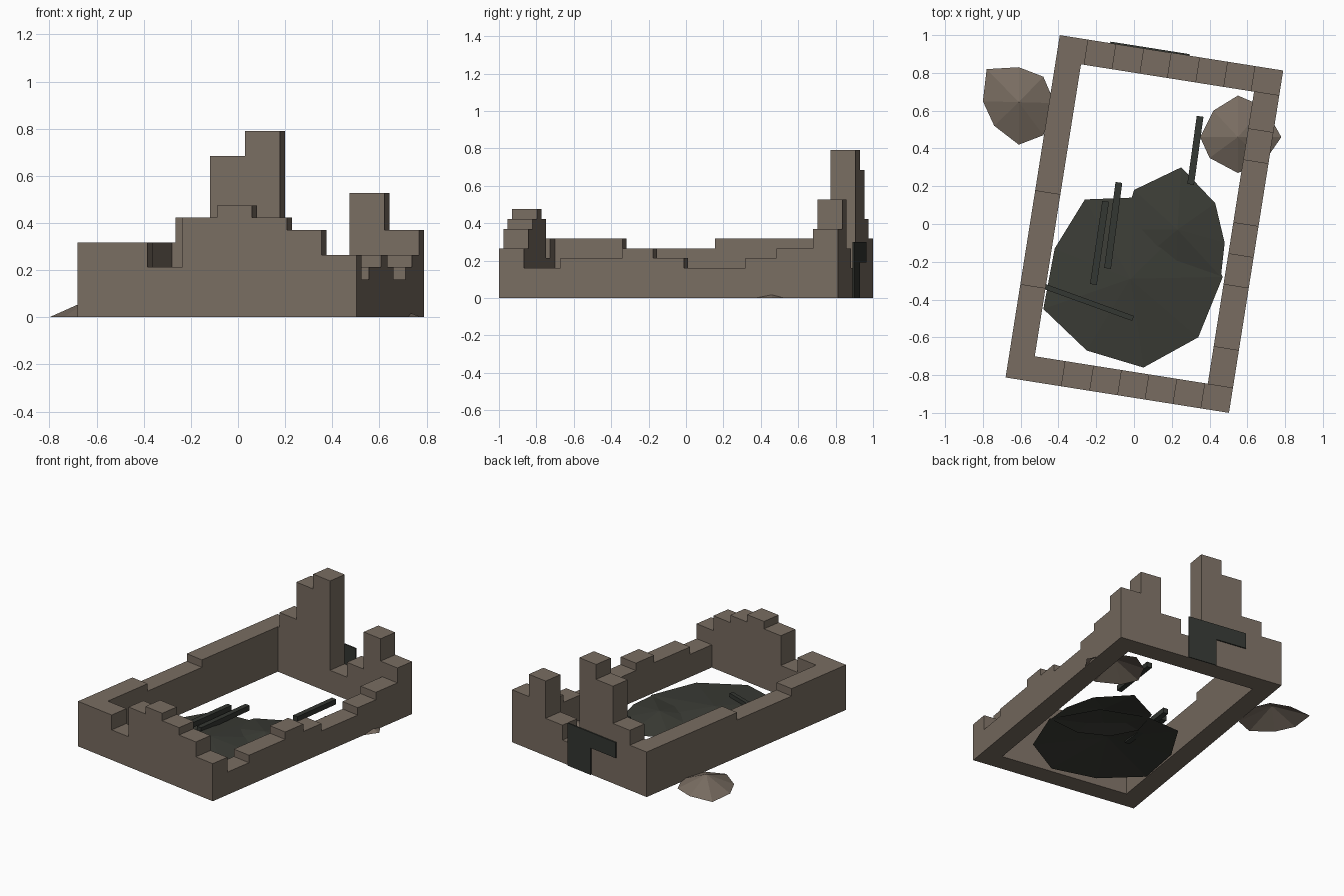
import bpy
import math
from mathutils import Vector, Matrix

cube = bpy.data.objects.get("Cube")
if cube:
    bpy.data.objects.remove(cube)


def material(name, rgb):
    m = bpy.data.materials.new(name)
    m.use_nodes = True
    col = (*rgb, 1.0)
    m.diffuse_color = col
    b = next(n for n in m.node_tree.nodes if n.type == 'BSDF_PRINCIPLED')
    b.inputs["Base Color"].default_value = col
    b.inputs["Roughness"].default_value = 0.9
    return m


STONE = material("weathered stone", (0.19, 0.152, 0.12))
ASH = material("ash", (0.044, 0.046, 0.037))
CHAR = material("charred wood", (0.034, 0.038, 0.032))

WIDTH, LENGTH, THICK = 1.1975, 1.835, 0.135
# The whole ruin stands slightly turned on the ground
PLACE = Matrix.Translation((0.055, 0, 0)) @ Matrix.Rotation(math.radians(-9), 4, 'Z')


def make(name, verts, faces, mat, matrix=None):
    me = bpy.data.meshes.new(name)
    me.from_pydata([tuple(v) for v in verts], [], faces)
    me.materials.append(mat)
    if matrix:
        me.transform(matrix)
    me.update()
    ob = bpy.data.objects.new(name, me)
    bpy.context.collection.objects.link(ob)
    return ob


def extrude_profile(name, profile, depth, mat, matrix):
    """Counter-clockwise (x, z) outline at y = 0, pushed to y = depth."""
    n = len(profile)
    verts = [(x, 0, z) for x, z in profile] + [(x, depth, z) for x, z in profile]
    faces = [tuple(range(n)), tuple(range(2 * n - 1, n - 1, -1))]
    faces += [(i, i + n, (i + 1) % n + n, (i + 1) % n) for i in range(n)]
    return make(name, verts, faces, mat, matrix)


def wall(name, steps, length, matrix, clip=0.0):
    """Broken wall whose crown follows equal-length steps of given height."""
    seg = length / len(steps)
    top = []
    for i, h in enumerate(steps):
        a = max(i * seg, clip)
        b = min((i + 1) * seg, length - clip)
        if top and top[-1][1] == h:
            top.pop()
        else:
            top.append((a, h))
        top.append((b, h))
    profile = [(clip, 0), (length - clip, 0)] + top[::-1]
    return extrude_profile(name, profile, THICK, STONE, matrix)


def at(x, y, turn=0):
    return PLACE @ Matrix.Translation((x, y, 0)) @ Matrix.Rotation(math.radians(turn), 4, 'Z')


# Walls: course heights are multiples of one brick above a base
def courses(*counts):
    return [0.16 + 0.0525 * c for c in counts]


W2, L2 = WIDTH / 2, LENGTH / 2
wall("front_wall", courses(3, 3, 1, 5, 6, 5, 4, 2), WIDTH, at(-W2, -L2))
wall("back_wall", courses(3, 5, 10, 12, 0, 2, 7, 4), WIDTH, at(-W2, L2 - THICK))
wall("right_wall", courses(3, 3, 3, 2, 2, 2, 3, 3, 3, 3, 3), LENGTH,
     at(-W2 + THICK, -L2, 90), THICK)
wall("left_wall", courses(0, 0, 1, 1, 2, 1, 0, 0, 1, 2, 2), LENGTH,
     at(W2, -L2, 90), THICK)

# Charred door and lintel board on the outside of the back wall
extrude_profile("back_door", [(0.27, 0.19), (0.49, 0.19), (0.49, 0), (0.695, 0),
                              (0.695, 0.30), (0.27, 0.30)],
                0.009, CHAR, at(-W2, L2 - 0.001))


# Low heaps: irregular faceted cones
def heap(name, centre, peak, rim, mat):
    verts = [(*centre, peak)] + [(x, y, 0) for x, y in rim]
    n = len(rim)
    return make(name, verts, [(0, i + 1, (i + 1) % n + 1) for i in range(n)], mat)


heap("rubble_heap_back", (-0.61, 0.645), 0.085,
     [(-0.80, 0.65), (-0.74, 0.52), (-0.61, 0.42), (-0.48, 0.47), (-0.42, 0.64),
      (-0.48, 0.78), (-0.61, 0.83), (-0.78, 0.82)], STONE)
heap("rubble_heap_side", (0.55, 0.46), 0.085,
     [(0.35, 0.46), (0.40, 0.35), (0.55, 0.27), (0.69, 0.33), (0.78, 0.46),
      (0.69, 0.62), (0.55, 0.68), (0.42, 0.60)], STONE)
heap("ash_heap_large", (-0.02, -0.29), 0.05,
     [(-0.26, 0.13), (-0.42, -0.13), (-0.48, -0.45), (-0.25, -0.67), (0.05, -0.76),
      (0.34, -0.60), (0.47, -0.28), (0.30, 0.02), (0.0, 0.14)], ASH)
heap("ash_heap_small", (0.23, -0.03), 0.05,
     [(0.25, 0.30), (0.0, 0.18), (-0.06, -0.03), (0.03, -0.20), (0.22, -0.30),
      (0.46, -0.28), (0.48, -0.10), (0.43, 0.11)], ASH)


# Fallen roof beams
def beam(name, start, end, top, size=0.036):
    a, b = Vector(start), Vector(end)
    d = b - a
    m = Matrix.Translation((*a, 0)) @ Matrix.Rotation(math.atan2(d.y, d.x), 4, 'Z') \
        @ Matrix.Translation((0, -size / 2, 0))
    z = top - size
    extrude_profile(name, [(0, z), (d.length, z), (d.length, top), (0, top)], size, CHAR, m)


beam("beam_long", (-0.215, -0.32), (-0.15, 0.12), 0.08)
beam("beam_middle", (-0.14, -0.235), (-0.08, 0.22), 0.06)
beam("beam_front", (-0.475, -0.33), (-0.005, -0.50), 0.06, 0.028)
beam("beam_back", (0.30, 0.21), (0.35, 0.57), 0.085)
